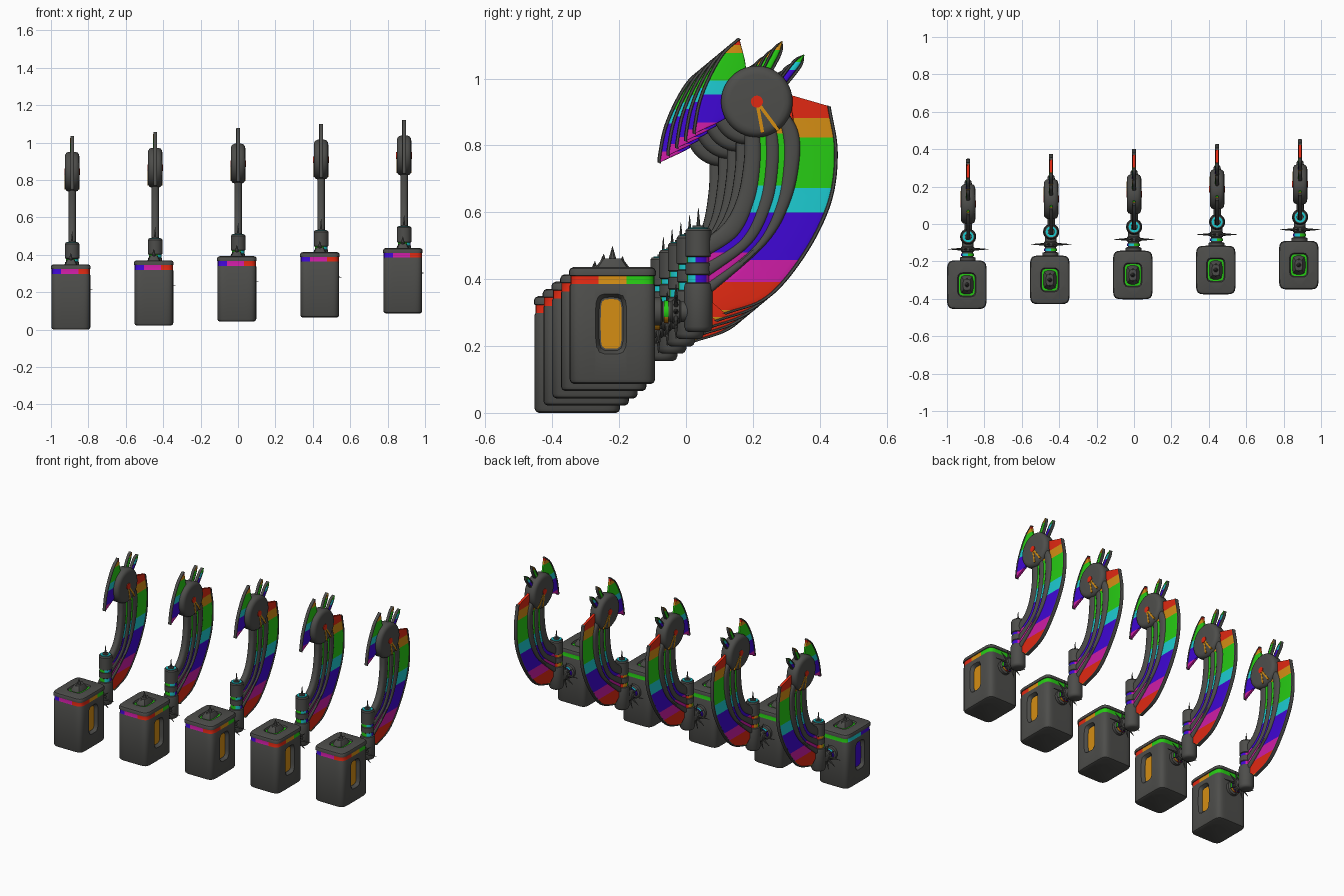
import bpy, bmesh, math
from mathutils import Vector, Matrix

if "Cube" in bpy.data.objects:
    bpy.data.objects.remove(bpy.data.objects["Cube"])

# colours
COLS = [("dark_grey", (.075, .075, .07)), ("red", (.75, .022, .006)), ("orange", (.66, .27, .007)),
        ("green", (.02, .6, .007)), ("cyan", (.012, .6, .64)), ("blue", (.05, .002, .66)),
        ("magenta", (.62, .012, .38))]
GREY, RED, ORANGE, GREEN, CYAN, BLUE, MAGENTA = range(7)
MATS = []
for n, c in COLS:
    m = bpy.data.materials.new(n)
    m.diffuse_color = (*c, 1)
    m.use_nodes = True
    m.node_tree.nodes["Principled BSDF"].inputs["Base Color"].default_value = m.diffuse_color
    MATS.append(m)
parts = []
X0 = .888            # centre plane of the arm
BX, BY = .881, -.22  # centre of the box


def finish(name, bm, keep=True):
    bmesh.ops.recalc_face_normals(bm, faces=bm.faces)
    me = bpy.data.meshes.new(name)
    bm.to_mesh(me)
    bm.free()
    for m in MATS:
        me.materials.append(m)
    ob = bpy.data.objects.new(name, me)
    bpy.context.collection.objects.link(ob)
    if keep:
        parts.append(ob)
    return ob


def loft(rings):
    bm = bmesh.new()
    vs = [[bm.verts.new(p) for p in r] for r in rings]
    k = len(vs[0])
    for a, b in zip(vs, vs[1:]):
        for i in range(k):
            bm.faces.new((a[i], a[(i + 1) % k], b[(i + 1) % k], b[i]))
    bm.faces.new(vs[0])
    bm.faces.new(vs[-1])
    return bm


def prism(name, centre, axis, sections, n=2, k=32, mat=0, rule=None, keep=True):
    """sections: (position along axis, half width, half height); n=2 round, higher = boxy"""
    rings = []
    for w, hu, hv in sections:
        ring = []
        for i in range(k):
            a = math.tau * (i + .5) / k
            c, s = math.cos(a), math.sin(a)
            r = (abs(c / hu) ** n + abs(s / hv) ** n) ** (-1 / n)
            u, v = r * c, r * s
            p = {'x': (w, u, v), 'y': (u, w, v), 'z': (u, v, w)}[axis]
            ring.append(Vector(centre) + Vector(p))
        rings.append(ring)
    bm = loft(rings)
    for f in bm.faces:
        f.material_index = mat if rule is None else rule(f.calc_center_median() - Vector(centre))
    return finish(name, bm, keep)


def spline(pts, n):
    P = [Vector(p) for p in pts]
    P = [2 * P[0] - P[1]] + P + [2 * P[-1] - P[-2]]
    out = []
    for j in range(n + 1):
        t = j / n * (len(pts) - 1)
        i = min(int(t), len(pts) - 2)
        t -= i
        a, b, c, d = P[i:i + 4]
        out.append(.5 * (2 * b + (c - a) * t + (2 * a - 5 * b + 4 * c - d) * t * t
                         + (3 * b - a - 3 * c + d) * t ** 3))
    return out


def ribbon(name, A, B, half, bands=None, e=1.0, ga=0, gb=0, n=40):
    """slab between two (y, z) curves; bands: (lower z, colour) from the top down"""
    rings = []
    for a, b in zip(spline(A, n), spline(B, n)):
        d = (b - a).normalized()
        a, b = a + d * ga, b + d * gb
        ring = []
        for i in range(16):
            q = math.tau * i / 16
            c, s = math.cos(q), math.sin(q)
            c, s = [math.copysign(abs(v) ** e, v) for v in (c, s)]
            p = (a + b) / 2 + (b - a) / 2 * c
            ring.append((X0 + half * s, p.x, p.y))
        rings.append(ring)
    bm = loft(rings)
    if bands:
        for z, _ in bands[:-1]:
            bmesh.ops.bisect_plane(bm, geom=bm.verts[:] + bm.edges[:] + bm.faces[:],
                                   plane_co=(0, 0, z), plane_no=(0, 0, 1))
        for f in bm.faces:
            z = f.calc_center_median().z
            f.material_index = next((c for lo, c in bands if z > lo), bands[-1][1])
    return finish(name, bm)


def by_angle(p, shift=0):
    a = (math.degrees(math.atan2(p.y, p.x)) + shift) % 360
    for lim, c in ((22, ORANGE), (130, GREEN), (190, CYAN), (249, BLUE), (286, MAGENTA), (338, RED)):
        if a < lim:
            return c
    return ORANGE


# box with a coloured band under its lid
box_h = [(.087, .014), (.091, .006), (.1, .002), (.38, .002), (.385, .004), (.41, .004),
         (.411, 0), (.424, 0), (.432, .004), (.436, .013)]
box = prism("box", (BX, BY, 0), 'z', [(z, .106 - i, .13 - i) for z, i in box_h], 8, 72,
            rule=lambda p: by_angle(p) if .386 < p.z < .409 else GREY)
# recesses in both sides and the lid
cutters = [prism("cutter", (BX, BY - .004, .266), 'x',
                 [(s * .083, .036, .08), (s * .1, .043, .087), (s * .115, .056, .097)], 5, 40, keep=False)
           for s in (-1, 1)]
cutters.append(prism("cutter", (BX, BY, 0), 'z', [(.424, .045, .06), (.45, .055, .07)], 5, 40, keep=False))
for c in cutters:
    md = box.modifiers.new("recess", 'BOOLEAN')
    md.operation, md.solver, md.object = 'DIFFERENCE', 'EXACT', c
    bpy.context.view_layer.objects.active = box
    bpy.ops.object.modifier_apply(modifier=md.name)
    bpy.data.objects.remove(c)
for s, col in ((-1, BLUE), (1, ORANGE)):
    prism("side_window", (BX, BY - .004, .266), 'x', [(s * .082, .031, .074), (s * .087, .031, .074)], 6, 40, col)
prism("lid_ring", (BX, BY, 0), 'z', [(.42, .043, .058), (.429, .043, .058)], 5, 48, rule=by_angle)
# peaks on the lid
prism("lid_peak_base", (BX, BY, 0), 'z', [(.42, .036, .052), (.436, .034, .05), (.462, .02, .03)], 4, 16)
for dy, h, r in ((0, .497, .022), (-.03, .468, .016), (.03, .468, .016)):
    prism("lid_peak", (BX, BY + dy, 0), 'z', [(.43, r, r), (h, .001, .001)], 2, 8)

# neck joint, upright cylinder and its needle
prism("neck_joint", (X0 - .003, 0, .303), 'y',
      [(-.1, .042, .042), (-.075, .042, .042), (-.07, .03, .03), (-.045, .03, .03), (-.04, .036, .036),
       (-.02, .036, .036), (-.015, .031, .031), (.04, .031, .031)])
prism("neck_joint_ring", (X0 - .003, 0, .303), 'y', [(-.066, .034, .034), (-.052, .034, .034)],
      rule=lambda p: by_angle(Vector((p.x, p.z, 0)), 50))
cyl = [(.242, .03), (.247, .038), (.258, .043), (.375, .043), (.387, .04), (.39, .034), (.412, .034),
       (.415, .038), (.448, .038), (.45, .034), (.466, .034), (.469, .039), (.545, .039), (.552, .034)]
prism("neck_cylinder", (X0, .037, 0), 'z', [(z, r, r) for z, r in cyl], 2, 36,
      rule=lambda p: by_angle(p, 200) if .391 < p.z < .411 or .451 < p.z < .465 else GREY)
prism("cylinder_top_ring", (X0, .037, 0), 'z', [(.55, .029, .029), (.555, .029, .029)], mat=CYAN)
prism("cylinder_cap", (X0, .037, 0), 'z', [(.55, .019, .019), (.56, .017, .017)])
prism("cylinder_needle", (X0, .037, 0), 'z', [(.555, .007, .007), (.613, .0008, .0008)], 2, 8)

# claws around the neck joint
for i in range(10):
    a = math.tau * i / 10
    d = Vector((math.cos(a), 0, math.sin(a)))
    ln = .108 if i in (0, 5) else .085
    bm = bmesh.new()
    bmesh.ops.create_cone(bm, cap_ends=True, segments=8, radius1=.009, radius2=.001, depth=ln - .02)
    bm.transform(Matrix.Translation(Vector((X0, -.03, .303)) + d * (ln + .02) / 2)
                 @ d.to_track_quat('Z', 'Y').to_matrix().to_4x4())
    finish("neck_claw", bm)

# curved arm: three rails over a striped core
L0 = [(.19, .92), (.176, .845), (.173, .755), (.155, .65), (.116, .57), (.05, .515)]
G1 = [(.222, .92), (.23, .833), (.23, .735), (.212, .63), (.161, .525), (.05, .45)]
G2 = [(.25, .92), (.281, .833), (.284, .74), (.263, .62), (.2, .5), (.055, .39)]
R0 = [(.319, .949), (.34, .80), (.325, .68), (.27, .55), (.16, .425), (.06, .345)]
OUT = [(.433, .916), (.454, .78), (.435, .63), (.36, .475), (.25, .345), (.12, .294)]
RAIL_TOP = [(.29, .92)] + [(.335, .845), (.34, .755), (.312, .63), (.24, .505), (.06, .345)]
ribbon("inner_rail", L0, G1, .02, e=.7, gb=-.006)
ribbon("middle_rail", G1, G2, .02, e=.7, ga=.006, gb=-.006)
ribbon("outer_rail", G2, RAIL_TOP, .02, e=.7, ga=.006)
ribbon("arm_core", L0, RAIL_TOP, .013, [(.835, ORANGE), (.68, GREEN), (.6, CYAN), (.48, BLUE), (0, MAGENTA)],
       e=.4, ga=.012, gb=-.012)

# striped blade behind the arm and its rim
ribbon("blade", R0, OUT, .008, [(.882, RED), (.824, ORANGE), (.672, GREEN), (.6, CYAN), (.457, BLUE),
                                (.392, MAGENTA), (.308, RED), (0, ORANGE)], e=.4, ga=-.012, gb=-.004, n=50)
ribbon("blade_rim", [(y - .011, z + .004) for y, z in OUT], OUT, .011, e=.6)

# head disc with red hub and two orange lines per side
HY, HZ = .212, .931
disc = [(-.0385, .08), (-.037, .092), (-.03, .102), (-.018, .107), (.018, .107), (.03, .102),
        (.037, .092), (.0385, .08)]
prism("head_disc", (X0, HY, HZ), 'x', [(x, r, r) for x, r in disc], 2, 48)
for s in (-1, 1):
    prism("hub", (X0, HY, HZ), 'x', [(s * .036, .018, .018), (s * .042, .018, .018)], mat=RED)
    for y1, z1 in ((.229, .838), (.276, .845)):
        d = Vector((y1 - HY, z1 - HZ)).normalized()
        nrm = Vector((-d.y, d.x)) * .005
        a, b = Vector((HY, HZ)) + d * .016, Vector((y1, z1))
        bm = loft([[(X0 + s * x, p.x, p.y) for p in (a - nrm, a + nrm, b + nrm, b - nrm)] for x in (.033, .0405)])
        for f in bm.faces:
            f.material_index = ORANGE
        finish("disc_line", bm)

# striped fin in front of the head
FO = [(.155, 1.122), (.107, 1.078), (.066, 1.009), (.036, .934), (.021, .857), (.02, .836)]
FI = [(.16, 1.118), (.179, 1.036), (.17, .985), (.15, .93), (.125, .885), (.028, .836)]
ribbon("head_fin", FO, FI, .008, [(1.1, RED), (1.077, ORANGE), (.994, GREEN), (.952, CYAN), (.869, BLUE),
                                  (0, MAGENTA)], e=.4, ga=.003)
ribbon("head_fin_rim", FO, [(y + .01, z - .004) for y, z in FO], .01, e=.6)

# two spikes behind the head
for base, tip, cols in (((.235, 1.01), (.288, 1.112), [(1.085, ORANGE), (0, GREEN)]),
                        ((.287, .985), (.353, 1.071), [(1.05, GREEN), (1.025, CYAN), (0, BLUE)])):
    b, t = Vector(base), Vector(tip)
    d = (t - b).normalized()
    nrm = Vector((-d.y, d.x))
    side = lambda w: [b + nrm * w, b + (t - b) * .7 + nrm * w, t + nrm * w * .1]
    ribbon("head_spike", side(.008), side(-.008), .011, cols, e=.5, n=12)
    for s in (-1, 1):
        ribbon("head_spike_rim", side(s * .016), side(s * .008), .009, e=.6, n=12)

# smooth shading, then the row of five
bpy.ops.object.select_all(action='DESELECT')
for o in parts:
    o.select_set(True)
bpy.context.view_layer.objects.active = parts[0]
bpy.ops.object.shade_smooth_by_angle(angle=math.radians(35))
for o in parts:
    for i in range(1, 5):
        c = o.copy()
        c.location = Vector((-.4437, -.0262, -.0217)) * i
        bpy.context.collection.objects.link(c)
